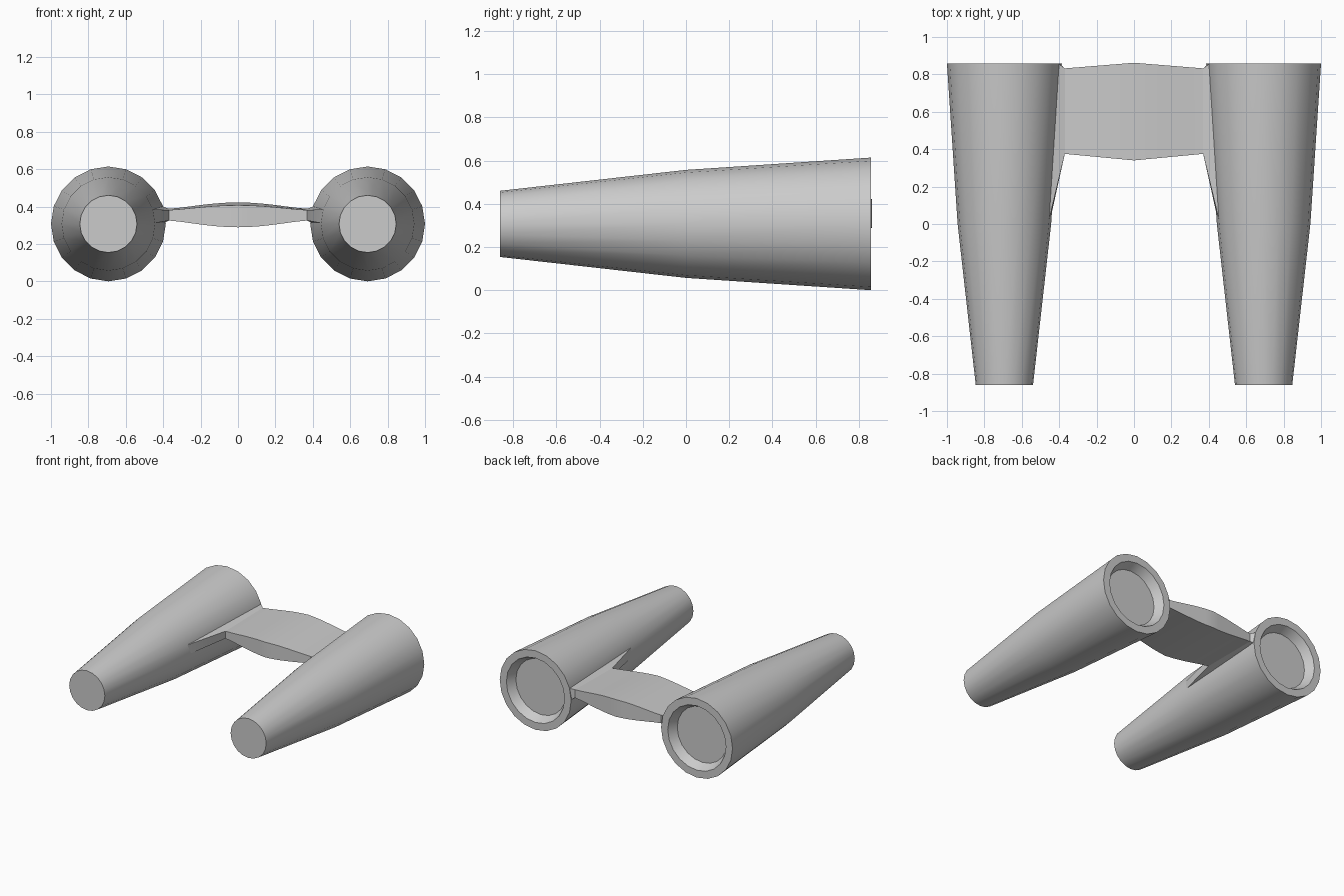
import bpy, bmesh, math

if "Cube" in bpy.data.objects:
    bpy.data.objects.remove(bpy.data.objects["Cube"])

CX, CZ, SIDES = 0.693, 0.307, 20


def finish(name, bm, smooth=30, mirror=False):
    bmesh.ops.recalc_face_normals(bm, faces=bm.faces[:])
    me = bpy.data.meshes.new(name)
    bm.to_mesh(me)
    bm.free()
    ob = bpy.data.objects.new(name, me)
    bpy.context.collection.objects.link(ob)
    if mirror:
        ob.modifiers.new("Mirror", 'MIRROR').use_mirror_merge = False
    bpy.ops.object.select_all(action='DESELECT')
    ob.select_set(True)
    bpy.context.view_layer.objects.active = ob
    bpy.ops.object.shade_smooth_by_angle(angle=math.radians(smooth))
    return ob


def loft(bm, sections, caps=(True, True)):
    rings = [[bm.verts.new(p) for p in s] for s in sections]
    for a, b in zip(rings, rings[1:]):
        n = len(a)
        for i in range(n):
            bm.faces.new((a[i], a[(i + 1) % n], b[(i + 1) % n], b[i]))
    if caps[0]:
        bm.faces.new(rings[0])
    if caps[1]:
        bm.faces.new(rings[-1])


def circle(y, r):
    step = 2 * math.pi / SIDES
    return [(CX + r * math.cos(i * step), y, CZ + r * math.sin(i * step))
            for i in range(SIDES)]


# Tapered engine tubes with a recessed rear nozzle (y, radius)
profile = [(-0.862, 0.153), (0.0, 0.25), (0.857, 0.307),
           (0.857, 0.25), (0.79, 0.215)]
bm = bmesh.new()
loft(bm, [circle(y, r) for y, r in profile])
finish("engine_tube", bm, mirror=True)

# Bridge between the tubes, arched in thickness and swept at both edges
bm = bmesh.new()
sections = []
for i in range(-6, 7):
    t = i / 6
    s, c = abs(t), math.cos(t * math.pi / 2) ** 1.3 if abs(t) < 1 else 0
    x, y0, y1 = 0.37 * t, 0.34 + 0.035 * s, 0.862 - 0.03 * s
    bottom = 0.325 - 0.036 * c
    sections.append([(x, y0, bottom), (x, y1, bottom),
                     (x, y1, 0.388 + 0.034 * c), (x, y0, 0.381 + 0.026 * c)])
loft(bm, sections)
finish("bridge", bm)

# Flared root joining the bridge to each tube
bm = bmesh.new()
inner = [(0.37, 0.375, 0.325), (0.37, 0.832, 0.325),
         (0.37, 0.832, 0.388), (0.37, 0.375, 0.381)]
outer = [(0.453, 0.0, 0.31), (0.397, 0.857, 0.31),
         (0.403, 0.857, 0.40), (0.46, 0.0, 0.385)]
loft(bm, [inner, outer])
finish("bridge_root", bm, mirror=True)
